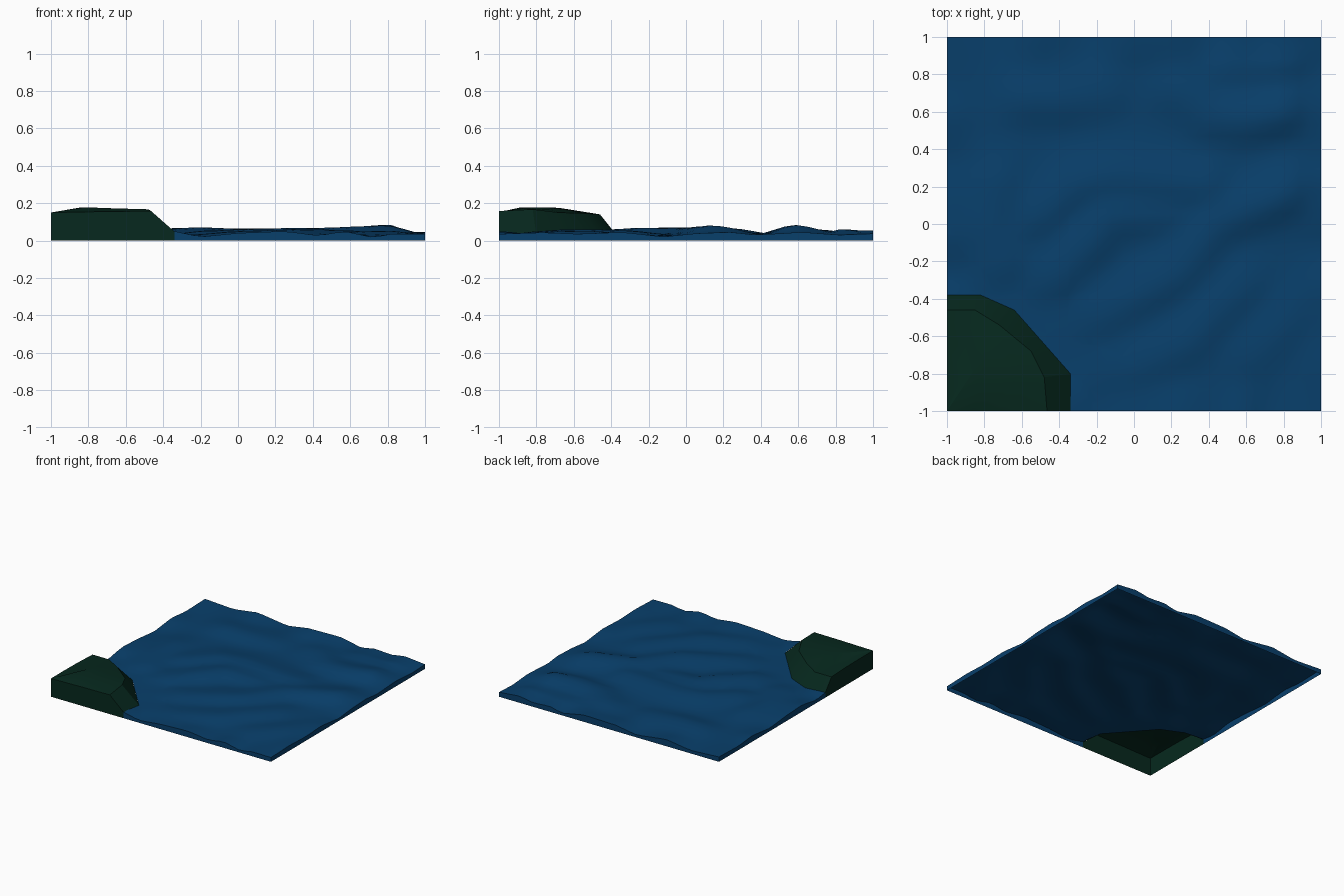
import bpy
import bmesh
import math
from mathutils import Vector

cube = bpy.data.objects.get("Cube")
if cube:
    bpy.data.objects.remove(cube)


def material(name, rgb):
    mat = bpy.data.materials.new(name)
    mat.use_nodes = True
    mat.diffuse_color = (*rgb, 1)
    mat.node_tree.nodes["Principled BSDF"].inputs["Base Color"].default_value = (*rgb, 1)
    return mat


def finish(name, bm, mat, angle):
    mesh = bpy.data.meshes.new(name)
    bm.to_mesh(mesh)
    bm.free()
    obj = bpy.data.objects.new(name, mesh)
    bpy.context.collection.objects.link(obj)
    mesh.materials.append(mat)
    bpy.ops.object.select_all(action="DESELECT")
    obj.select_set(True)
    bpy.context.view_layer.objects.active = obj
    bpy.ops.object.shade_smooth_by_angle(angle=math.radians(angle))


# Height profiles along the four borders of the water (position, height)
BACK = [(-1, .04), (-.74, .025), (-.52, .056), (-.25, .02), (-.06, .05),
        (.23, .056), (.43, .018), (.54, .045), (.69, .033), (.81, .055), (1, .037)]
FRONT = [(-1, .05), (-.34, .05), (-.2, .02), (0, .04), (.25, .05), (.43, .027),
         (.57, .05), (.72, .017), (.83, .037), (1, .035)]
RIGHT_X = [(-1, .035), (-.77, .043), (-.57, .035), (-.34, .045), (-.12, .02), (.05, .038),
           (.24, .045), (.37, .03), (.62, .045), (.82, .03), (1, .037)]
LEFT_X = [(-1, .05), (-.4, .045), (-.26, .025), (-.08, .055), (.12, .046), (.34, .025),
          (.57, .05), (.74, .033), (1, .04)]

# Wave crests: points along each line with the height above trough level
CRESTS = [
    [(.85, .16, .054), (.45, 0, .038), (.25, -.27, .037), (-.15, -.49, .024)],
    [(.4, .19, .032), (.1, .22, .034), (-.1, .24, .036), (-.3, .2, .038), (-.5, .03, .03)],
    [(.2, .05, .024), (-.14, .03, .04), (-.22, -.1, .042), (-.4, -.28, .028)],
    [(.25, .7, .03), (.42, .56, .034), (.62, .55, .045), (.82, .59, .056)],
    [(-.55, .66, .032), (-.4, .65, .03), (-.15, .68, .02)],
    [(.6, -.32, .024), (.42, -.5, .03), (.3, -.64, .03), (0, -.78, .02)],
    [(.5, .85, .02), (.85, .87, .038)],
    [(-.72, .2, .026), (-.75, 0, .026), (-.68, -.2, .024)],
    [(.65, -.7, .018), (.85, -.52, .024)],
]


def sample(profile, t):
    for (a, ha), (b, hb) in zip(profile, profile[1:]):
        if t <= b:
            return ha + (hb - ha) * (t - a) / (b - a)
    return profile[-1][1]


def smooth(t):
    t = max(0, min(1, t))
    return t * t * (3 - 2 * t)


def crest_height(p):
    best = 0
    for line in CRESTS:
        near = None
        for a, b in zip(line, line[1:]):
            a, b = Vector(a), Vector(b)
            run = (b - a).xy
            k = max(0, min(1, (p - a.xy).dot(run) / run.length_squared))
            point = a.lerp(b, k)
            off = p - point.xy
            if near is None or off.length < near.length:
                near, height = off, point.z
        # Steep on the lee side, gentle on the other
        lee = smooth(.5 + 3 * (near.x - near.y))
        width = .16 - .05 * lee
        best = max(best, height * math.exp(-(near.length / width) ** 2))
    return best


def water_height(x, y):
    inner = .03 + crest_height(Vector((x, y)))
    sides = [(1 - y, sample(BACK, x)), (1 + y, sample(FRONT, x)),
             (1 - x, sample(RIGHT_X, y)), (1 + x, sample(LEFT_X, y))]
    weights = [1 / (d + 1e-4) ** 2 for d, h in sides]
    border = sum(w * h for w, (d, h) in zip(weights, sides)) / sum(weights)
    t = smooth(min(d for d, h in sides) / .22)
    return border + (inner - border) * t


# Outlines of the bank from its foot inward, each running from wall to wall
FOOT = [(-1, -.38), (-.82, -.38), (-.64, -.46), (-.49, -.63), (-.34, -.8), (-.34, -1)]
RIM = [(-1, -.46, .14), (-.85, -.46, .14), (-.72, -.54, .145), (-.55, -.68, .15),
       (-.48, -.82, .167), (-.465, -1, .158)]
CROWN = [(-1, -.66, .148), (-.9, -.64, .15), (-.8, -.68, .175), (-.66, -.73, .165),
         (-.66, -.87, .172), (-.72, -1, .155)]
INNER = [(-1, -.82, .15), (-.91, -.8, .15), (-.84, -.76, .177), (-.81, -.8, .178),
         (-.82, -.88, .178), (-.87, -1, .152)]

# Water: a wavy sheet cut along the foot of the bank
bm = bmesh.new()
bmesh.ops.create_grid(bm, x_segments=34, y_segments=34, size=1)
cuts = []
for a, b in zip(FOOT, FOOT[1:]):
    a, b = Vector((*a, 0)), Vector((*b, 0))
    out = Vector((a.y - b.y, b.x - a.x, 0)).normalized()
    cuts.append((a, out))
    local = [f for f in bm.faces if f.calc_center_median().x < 0 and f.calc_center_median().y < 0]
    geom = local + list({e for f in local for e in f.edges}) + list({v for f in local for v in f.verts})
    bmesh.ops.bisect_plane(bm, geom=geom, dist=1e-5, plane_co=a, plane_no=out)
under = [f for f in bm.faces
         if all((f.calc_center_median() - co).dot(no) < 0 for co, no in cuts)]
bmesh.ops.delete(bm, geom=under, context="FACES")
for v in bm.verts:
    v.co.z = water_height(v.co.x, v.co.y)

# Water sides down to the ground
side_edges = [e for e in bm.edges if e.is_boundary and any(
    all(abs(abs(v.co[i]) - 1) < 1e-4 for v in e.verts) for i in (0, 1))]
skirt = bmesh.ops.extrude_edge_only(bm, edges=side_edges)["geom"]
for v in skirt:
    if isinstance(v, bmesh.types.BMVert):
        v.co.z = 0
bmesh.ops.recalc_face_normals(bm, faces=bm.faces)
finish("water", bm, material("deep blue water", (.0025, .05, .148)), 40)

# Bank: rings of points from the foot up to the corner, closed by two walls
bm = bmesh.new()
rings = [[bm.verts.new((x, y, water_height(x, y) - .002)) for x, y in FOOT]]
rings += [[bm.verts.new(p) for p in ring] for ring in (RIM, CROWN, INNER)]
corner = bm.verts.new((-1, -1, .15))
ground = bm.verts.new((-1, -1, 0))
for low, high in zip(rings, rings[1:]):
    for i in range(len(low) - 1):
        bm.faces.new((low[i], low[i + 1], high[i + 1], high[i]))
for a, b in zip(rings[-1], rings[-1][1:]):
    bm.faces.new((a, b, corner))
for end in (0, -1):
    foot = bm.verts.new((*FOOT[end], 0))
    bm.faces.new([ground, foot] + [r[end] for r in rings] + [corner])
bmesh.ops.recalc_face_normals(bm, faces=bm.faces)
finish("grassy_bank", bm, material("dark green grass", (.002, .0215, .013)), 25)
